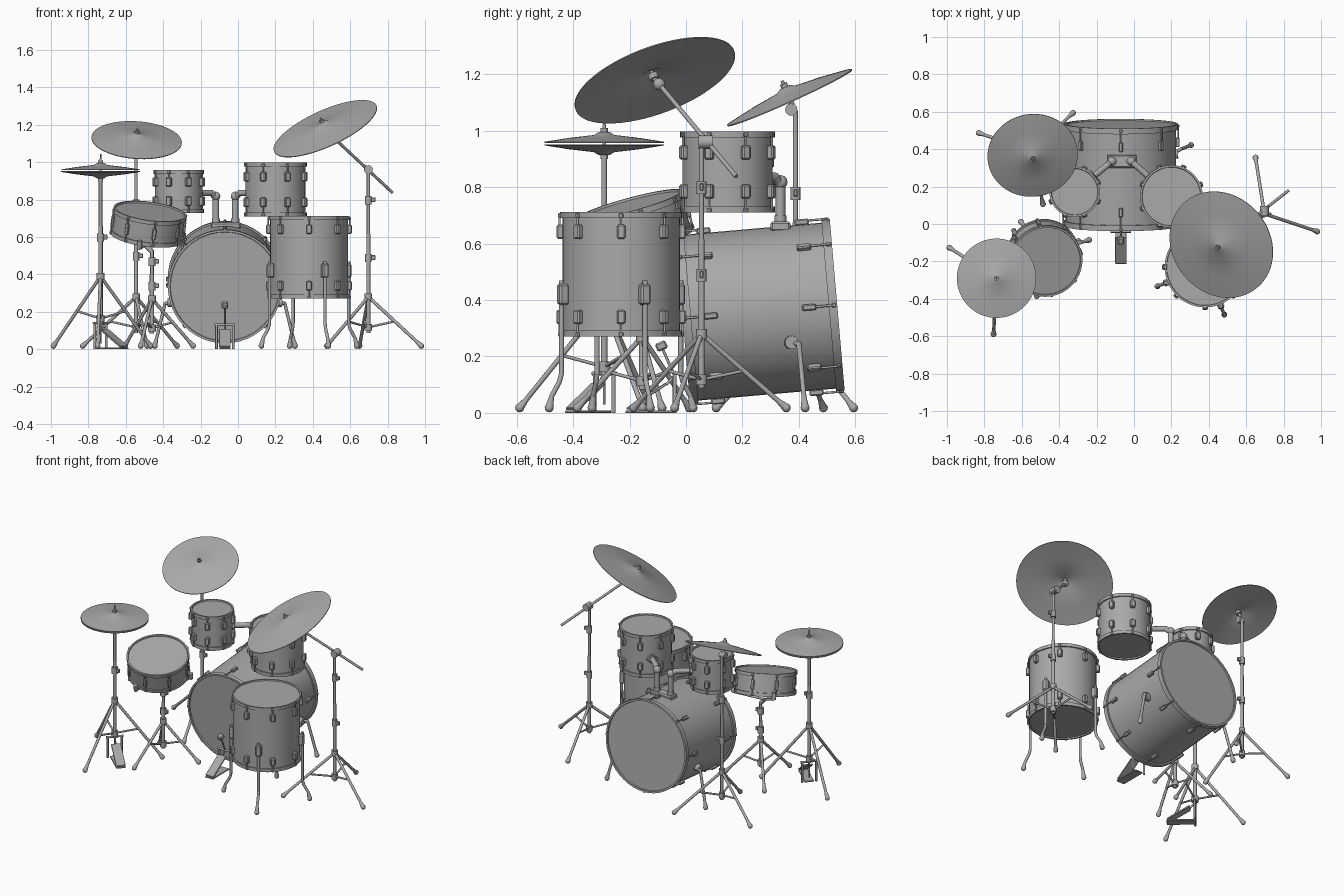
import bpy, bmesh, math
from mathutils import Vector, Matrix

if "Cube" in bpy.data.objects:
    bpy.data.objects.remove(bpy.data.objects["Cube"])

grey = bpy.data.materials.new("mid_grey")
grey.use_nodes = True
grey.diffuse_color = (0.4, 0.4, 0.4, 1)
grey.node_tree.nodes["Principled BSDF"].inputs["Base Color"].default_value = grey.diffuse_color

UP = Vector((0, 0, 1))


def finish(name, bm):
    bmesh.ops.recalc_face_normals(bm, faces=bm.faces)
    mesh = bpy.data.meshes.new(name)
    bm.to_mesh(mesh)
    bm.free()
    ob = bpy.data.objects.new(name, mesh)
    bpy.context.collection.objects.link(ob)
    mesh.materials.append(grey)
    bpy.ops.object.select_all(action='DESELECT')
    bpy.context.view_layer.objects.active = ob
    ob.select_set(True)
    bpy.ops.object.shade_smooth_by_angle(angle=math.radians(35))


def frame(origin, axis):
    q = Vector(axis).normalized()
    return Matrix.Translation(origin) @ UP.rotation_difference(q).to_matrix().to_4x4()


def lathe(bm, profile, m, segs=48):
    # Revolve (radius, height) points around the local z axis
    rings = []
    for r, h in profile:
        n = 1 if r == 0 else segs
        rings.append([bm.verts.new(m @ Vector((r * math.cos(math.tau * i / segs),
                                               r * math.sin(math.tau * i / segs), h))) for i in range(n)])
    for a, b in zip(rings, rings[1:]):
        for i in range(segs):
            j = (i + 1) % segs
            quad = [a[i % len(a)], a[j % len(a)], b[j % len(b)], b[i % len(b)]]
            bm.faces.new(list(dict.fromkeys(quad)))


def ball(bm, p, r):
    bmesh.ops.create_uvsphere(bm, u_segments=10, v_segments=6, radius=r, matrix=Matrix.Translation(p))


def tube(bm, pts, r, r2=None):
    pts = [Vector(p) for p in pts]
    for a, b in zip(pts, pts[1:]):
        d = b - a
        bmesh.ops.create_cone(bm, cap_ends=True, segments=12, radius1=r, radius2=r2 or r,
                              depth=d.length, matrix=frame((a + b) / 2, d))
    for p in pts[1:-1]:
        ball(bm, p, r)


def box(bm, m, size):
    geo = bmesh.ops.create_cube(bm, size=1, matrix=m @ Matrix.Diagonal((*size, 1)))
    edges = {e for v in geo["verts"] for e in v.link_edges}
    bmesh.ops.bevel(bm, geom=list(edges), offset=min(size) * 0.2, segments=1, affect='EDGES')


def foot(bm, a, b):
    # Rubber tip at the end of a leg running from a to b
    a, b = Vector(a), Vector(b)
    d = (b - a).normalized()
    tube(bm, [b - d * 0.04, b], 0.009, 0.015)
    ball(bm, b, 0.016)


def polar(c, r, deg, z):
    t = math.radians(deg)
    return Vector((c[0] + r * math.cos(t), c[1] + r * math.sin(t), z))


def drum(name, base, axis, r, h, lugs, start, inset, lug, hoop=0.022, lip=0.008):
    # Shell, two hoops, recessed heads, lugs and tension rods
    m = frame(base, axis)
    bm = bmesh.new()
    o = r + lip
    half = [(0, 0.008), (r - 0.004, 0.008), (r - 0.002, 0), (o, 0), (o, hoop), (r, hoop)]
    lathe(bm, half + [(q, h - z) for q, z in reversed(half)], m)
    finish(name + "_shell", bm)
    bm = bmesh.new()
    for i in range(lugs):
        turn = m @ Matrix.Rotation(math.radians(start + 360 * i / lugs), 4, 'Z')
        for z, end in ((inset, 0.004), (h - inset, h - 0.004)):
            box(bm, turn @ Matrix.Translation((r + 0.008, 0, z)), lug)
            tube(bm, [turn @ Vector((o + 0.002, 0, z)), turn @ Vector((o + 0.002, 0, end))], 0.004)
            box(bm, turn @ Matrix.Translation((o, 0, abs(end - 0.012) if end < z else end - 0.008)),
                (0.014, 0.016, 0.016))
    finish(name + "_lugs", bm)


LUG = (0.026, 0.03, 0.05)
KICK = Vector((-0.07, -0.012, 0.335))
KAXIS = Vector((0, 1, 0.087)).normalized()
drum("bass_drum", KICK, KAXIS, 0.295, 0.55, 8, 0, 0.1, (0.022, 0.022, 0.05), 0.03, 0.01)
drum("floor_tom", (0.38, -0.23, 0.27), UP, 0.208, 0.442, 8, 0, 0.07, LUG)
drum("large_rack_tom", (0.2, 0.147, 0.71), UP, 0.16, 0.288, 8, 22.5, 0.075, LUG)
drum("small_rack_tom", (-0.317, 0.172, 0.727), UP, 0.127, 0.232, 8, 22.5, 0.065, LUG)
SN = Vector((0.13, -0.27, 1)).normalized()
SNARE = Vector((-0.47, -0.2, 0.738))
drum("snare_drum", SNARE - SN * 0.145, SN, 0.188, 0.145, 8, 10, 0.06, (0.014, 0.02, 0.035))

# Floor tom legs and brackets
for i, ang in enumerate((-68, 22, 112, 202)):
    c = (0.38, -0.23)
    bm = bmesh.new()
    path = [polar(c, r, ang, z) for r, z in ((0.228, 0.47), (0.228, 0.14), (0.236, 0.11), (0.265, 0.06), (0.275, 0.018))]
    tube(bm, path, 0.009)
    foot(bm, path[-2], path[-1])
    box(bm, polar(c, 0.222, ang, 0.42).to_4d() and
        Matrix.Translation(polar(c, 0.222, ang, 0.42)) @ Matrix.Rotation(math.radians(ang), 4, 'Z'), (0.036, 0.036, 0.075))
    finish(f"floor_tom_leg_{i + 1}", bm)

# Bass drum spurs
for side, label in ((1, "left"), (-1, "right")):
    bm = bmesh.new()
    a, b, c = [(KICK.x + side * x, y, z) for x, y, z in ((0.27, 0.37, 0.25), (0.32, 0.4, 0.245), (0.375, 0.422, 0.018))]
    tube(bm, [a, b, c], 0.009)
    foot(bm, b, c)
    tube(bm, [(KICK.x + side * 0.25, 0.37, 0.25), (KICK.x + side * 0.305, 0.375, 0.25)], 0.024)
    finish(f"{label}_spur", bm)

# Tom holder on top of the bass drum
bm = bmesh.new()
box(bm, Matrix.Translation((-0.065, 0.335, 0.66)), (0.16, 0.07, 0.035))
for x, y, tom, edge in ((-0.118, 0.335, (-0.317, 0.172), 0.14), (-0.015, 0.335, (0.2, 0.147), 0.17)):
    d = (Vector((*tom, 0)) - Vector((x, y, 0))).normalized()
    top = Vector((x, y, 0.81))
    end = Vector((*tom, 0.835)) - d * (edge - 0.01)
    tube(bm, [(x, y, 0.65), top, top + d * 0.03 + UP * 0.025, end], 0.017)
    tube(bm, [(x, y, 0.67), (x, y, 0.7)], 0.022)
    ball(bm, top + UP * 0.008, 0.025)
    box(bm, frame(end, d), (0.05, 0.06, 0.02))
finish("tom_holder", bm)


def tripod(name, c, feet, hub, top, r=0.011, collars=()):
    # Pole, three legs with feet, lower braces and clamps
    bm = bmesh.new()
    x, y = c
    low = hub * 0.42
    tube(bm, [(x, y, low - 0.03), (x, y, (hub + top) / 2)], r)
    tube(bm, [(x, y, (hub + top) / 2), (x, y, top)], r * 0.8)
    for z in (hub, low):
        tube(bm, [(x, y, z - 0.018), (x, y, z + 0.018)], r * 1.8)
    for z in collars:
        tube(bm, [(x, y, z - 0.025), (x, y, z + 0.02)], r * 1.6)
        box(bm, Matrix.Translation((x + 0.02, y, z)), (0.035, 0.014, 0.025))
    for f in feet:
        a, b = Vector((x, y, hub)), Vector((*f, 0.018))
        tube(bm, [a, b], 0.009)
        tube(bm, [(x, y, low), a.lerp(b, 0.5)], 0.006)
        foot(bm, a, b)
    finish(name, bm)


def cymbal(name, c, axis, r, drop=0.028):
    bm = bmesh.new()
    bell = [(0, 0.012), (0.02, 0.01), (0.036, 0)]
    top = bell + [(r * 0.6, -drop * 0.45), (r, -drop)]
    lathe(bm, top + [(q, z - 0.004) for q, z in reversed(top)], frame(c, axis), 64)
    finish(name, bm)
    bm = bmesh.new()
    n = Vector(axis).normalized()
    c = Vector(c)
    tube(bm, [c - n * 0.04, c + n * 0.035], 0.006)
    tube(bm, [c + n * 0.008, c + n * 0.024], 0.013)
    tube(bm, [c - n * 0.025, c - n * 0.005], 0.018)
    finish(name + "_nut", bm)


# Hi-hat: stand, rod, paired cymbals and pedal
HH = (-0.735, -0.29)
tripod("hi_hat_stand", HH, [polar(HH, 0.3, a, 0).xy for a in (147, 267, 27)], 0.39, 0.93, 0.012, (0.6,))
bm = bmesh.new()
tube(bm, [(*HH, 0.03), (*HH, 1.045)], 0.004)
finish("hi_hat_rod", bm)
cymbal("hi_hat_top", (*HH, 0.985), UP, 0.212, 0.024)
cymbal("hi_hat_bottom", (*HH, 0.924), -UP, 0.212, 0.024)


def pedal(name, m, height):
    # Base plate, sloping footboard, frame posts and axle; heel is at local -y
    bm = bmesh.new()
    box(bm, m @ Matrix.Translation((0, -0.085, 0.004)), (0.06, 0.18, 0.008))
    box(bm, m @ Matrix.Translation((0, -0.1, 0.058)) @ Matrix.Rotation(math.radians(33), 4, 'X'), (0.062, 0.165, 0.01))
    for s in (-0.045, 0.045):
        tube(bm, [m @ Vector((s, 0, 0)), m @ Vector((s, 0, height))], 0.007)
    tube(bm, [m @ Vector((-0.055, 0, height)), m @ Vector((0.055, 0, height))], 0.007)
    tube(bm, [m @ Vector((0, -0.03, 0.1)), m @ Vector((0, 0, height))], 0.005)
    finish(name, bm)


pedal("hi_hat_pedal", Matrix.Translation((*HH, 0)) @ Matrix.Rotation(math.radians(48), 4, 'Z'), 0.14)
pedal("bass_pedal", Matrix.Translation((KICK.x, -0.04, 0)), 0.13)
bm = bmesh.new()
tube(bm, [(KICK.x, -0.04, 0.13), (KICK.x, -0.082, 0.225)], 0.005)
box(bm, frame((KICK.x, -0.087, 0.237), (0, -0.4, 0.9)), (0.035, 0.04, 0.03))
finish("bass_beater", bm)

# Snare stand with basket arms
SS = (-0.46, -0.155)
tripod("snare_stand", SS, [(-0.24, -0.085), (-0.605, 0.012), (-0.52, -0.385)], 0.27, 0.53, 0.012, (0.34, 0.47))
bm = bmesh.new()
hub = SNARE - SN * 0.19
tube(bm, [(*SS, 0.52), hub], 0.013)
m = frame(SNARE - SN * 0.145, SN)
for ang in (20, 140, 260):
    tip = [m @ polar((0, 0), r, ang, z) for r, z in ((0.205, -0.015), (0.208, 0.03))]
    tube(bm, [hub] + tip, 0.007)
    tube(bm, tip, 0.013)
finish("snare_basket", bm)

# Crash cymbal and straight stand
CN = Vector((0.07, -0.45, 1)).normalized()
CRASH = Vector((-0.54, 0.355, 1.145))
CS = (-0.545, 0.388)
tripod("crash_stand", CS, [(-0.326, 0.594), (-0.83, 0.487), (-0.487, 0.107)], 0.28, 1.07, 0.011, (0.5, 0.78))
bm = bmesh.new()
tube(bm, [(*CS, 1.06), CRASH - CN * 0.03], 0.009)
tube(bm, [(CS[0] - 0.02, CS[1] - 0.015, 1.075), (CS[0] + 0.02, CS[1] - 0.015, 1.075)], 0.022)
finish("crash_tilter", bm)
cymbal("crash_cymbal", CRASH, CN, 0.242)

# Ride cymbal, boom arm and stand
RN = Vector((-0.39, -0.32, 0.86)).normalized()
RIDE = Vector((0.455, -0.12, 1.205))
RS = (0.697, 0.055)
tripod("ride_stand", RS, [(0.65, 0.355), (0.98, -0.04), (0.475, -0.185)], 0.28, 0.95, 0.011, (0.49, 0.8))
bm = bmesh.new()
tube(bm, [(0.475, -0.095, 1.165), (0.825, 0.178, 0.838)], 0.008)
ball(bm, (0.475, -0.095, 1.165), 0.022)
tube(bm, [(0.475, -0.095, 1.165), RIDE - RN * 0.02], 0.009)
tube(bm, [(RS[0], RS[1] - 0.01, 0.96), (RS[0], RS[1] + 0.04, 0.96)], 0.024)
finish("ride_boom", bm)
cymbal("ride_cymbal", RIDE, RN, 0.3)
